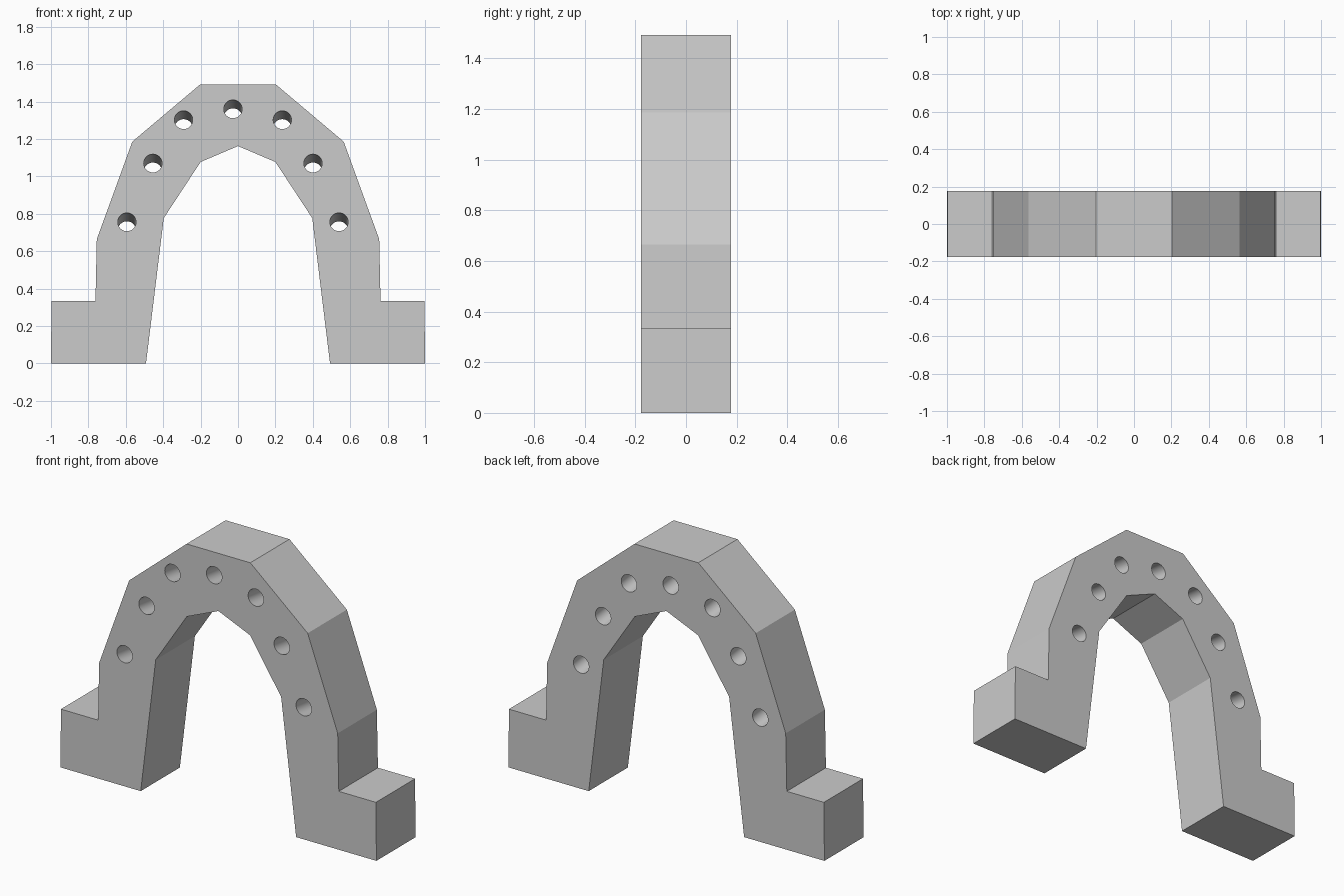
import bpy, bmesh, math

if "Cube" in bpy.data.objects:
    bpy.data.objects.remove(bpy.data.objects["Cube"])

HALF_DEPTH = 0.177


def prism(bm, front, back):
    """Closed solid between two matching rings of points."""
    a = [bm.verts.new(p) for p in front]
    b = [bm.verts.new(p) for p in back]
    bm.faces.new(a)
    bm.faces.new(b[::-1])
    for i in range(len(a)):
        j = (i + 1) % len(a)
        bm.faces.new((a[j], a[i], b[i], b[j]))


def finish(bm, name):
    bmesh.ops.recalc_face_normals(bm, faces=bm.faces)
    mesh = bpy.data.meshes.new(name)
    bm.to_mesh(mesh)
    bm.free()
    obj = bpy.data.objects.new(name, mesh)
    bpy.context.collection.objects.link(obj)
    return obj


# Arch: right half of the profile, mirrored to the left
outer = [(0.492, 0), (1, 0), (0.997, 0.334), (0.762, 0.334),
         (0.755, 0.664), (0.565, 1.186), (0.202, 1.492)]
inner = [(0.2, 1.077), (0.397, 0.777)]
profile = (outer + [(-x, z) for x, z in reversed(outer)]
           + [(-x, z) for x, z in reversed(inner)] + [(0, 1.162)] + inner)
bm = bmesh.new()
prism(bm, [(x, -HALF_DEPTH, z) for x, z in profile],
      [(x, HALF_DEPTH, z) for x, z in profile])
arch = finish(bm, "arch")

# Holes: seven bores that slope down towards the back
RADIUS, SIDES, SLOPE, SHIFT = 0.049, 32, 0.045 / (2 * HALF_DEPTH), -0.027
side_holes = [(0.567, 0.756), (0.428, 1.07), (0.264, 1.302)]
holes = side_holes + [(-x, z) for x, z in side_holes] + [(0, 1.36)]


def ring(x, z, y):
    drop = SLOPE * (y + HALF_DEPTH)
    return [(x + SHIFT + RADIUS * math.cos(a), y, z - drop + RADIUS * math.sin(a))
            for a in (2 * math.pi * i / SIDES for i in range(SIDES))]


bm = bmesh.new()
for x, z in holes:
    prism(bm, ring(x, z, -HALF_DEPTH - 0.1), ring(x, z, HALF_DEPTH + 0.1))
cutter = finish(bm, "hole_cutter")
cutter.hide_render = True

# Cut the holes and apply
mod = arch.modifiers.new("holes", 'BOOLEAN')
mod.operation = 'DIFFERENCE'
mod.solver = 'EXACT'
mod.object = cutter
bpy.context.view_layer.objects.active = arch
arch.select_set(True)
bpy.ops.object.modifier_apply(modifier=mod.name)
bpy.data.objects.remove(cutter)

# Smooth bores, flat outer faces
bpy.ops.object.shade_smooth_by_angle(angle=math.radians(15))
